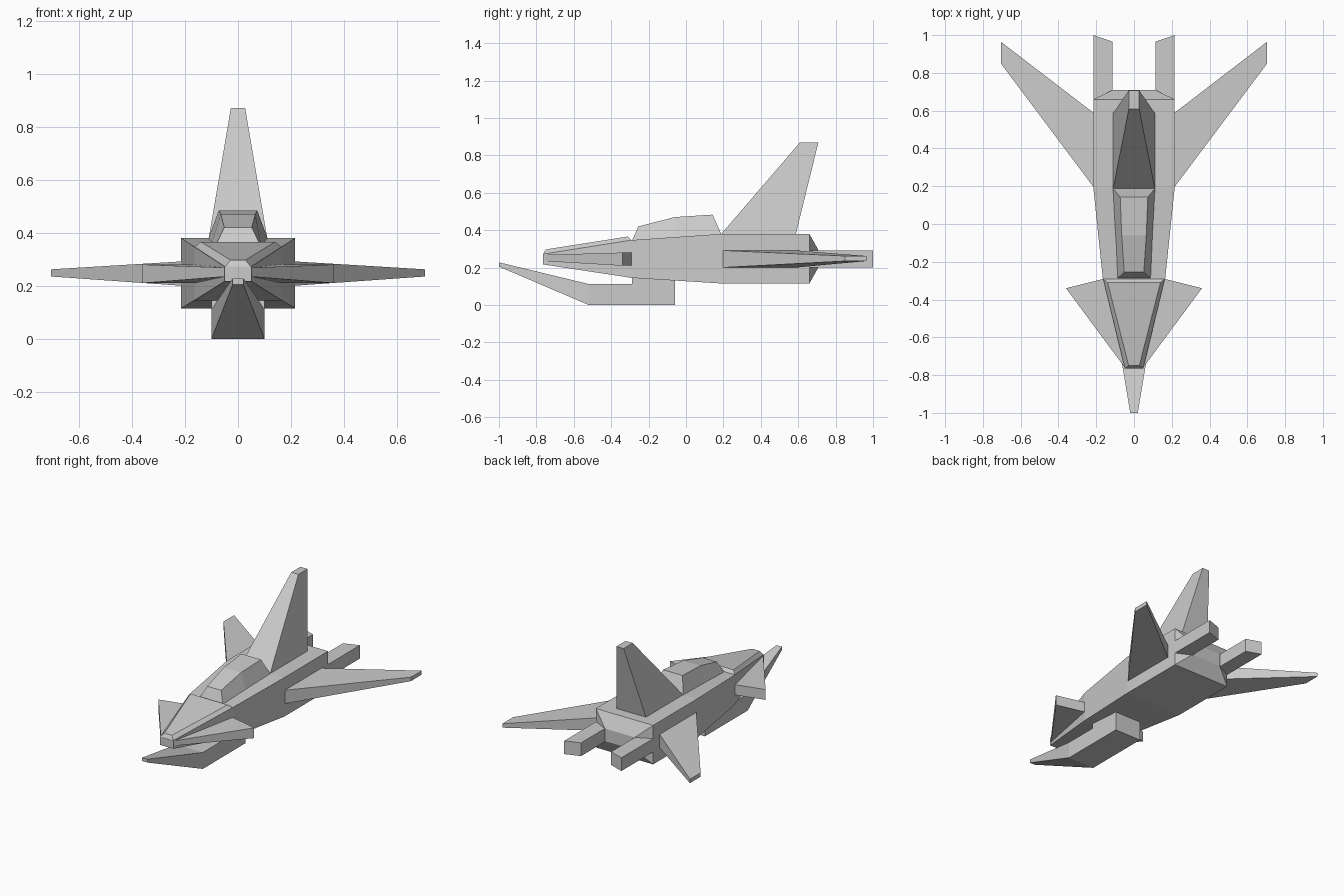
import bpy, bmesh

if "Cube" in bpy.data.objects:
    bpy.data.objects.remove(bpy.data.objects["Cube"])

# Single hull paint
GREY = (0.6, 0.6, 0.6, 1.0)
paint = bpy.data.materials.new("hull_grey")
paint.use_nodes = True
paint.diffuse_color = GREY
paint.node_tree.nodes["Principled BSDF"].inputs["Base Color"].default_value = GREY


def loft(name, rings):
    """Closed solid skinned through rings with equal point counts."""
    bm = bmesh.new()
    loops = [[bm.verts.new(p) for p in ring] for ring in rings]
    n = len(loops[0])
    for a, b in zip(loops, loops[1:]):
        for i in range(n):
            j = (i + 1) % n
            bm.faces.new((a[i], a[j], b[j], b[i]))
    bm.faces.new(loops[0])
    bm.faces.new(loops[-1])
    bmesh.ops.recalc_face_normals(bm, faces=bm.faces)
    mesh = bpy.data.meshes.new(name)
    bm.to_mesh(mesh)
    bm.free()
    mesh.materials.append(paint)
    obj = bpy.data.objects.new(name, mesh)
    bpy.context.collection.objects.link(obj)
    return obj


def frame(y, half_width, low, high):
    """Rectangular cross-section facing along y."""
    w = half_width
    return [(-w, y, low), (w, y, low), (w, y, high), (-w, y, high)]


def deck(z, half_width, front, back):
    """Horizontal rectangle at one height."""
    w = half_width
    return [(-w, front, z), (w, front, z), (w, back, z), (-w, back, z)]


def plate_pair(name, outline):
    """Left and right slabs from (x, y, low, high) outline corners."""
    for side, s in (("left", 1), ("right", -1)):
        loft(f"{side}_{name}", [[(s * x, y, lo) for x, y, lo, hi in outline],
                                [(s * x, y, hi) for x, y, lo, hi in outline]])


# Fuselage with tapered tail cap
loft("fuselage", [
    frame(-0.765, 0.05, 0.217, 0.272),
    frame(-0.29, 0.165, 0.145, 0.347),
    frame(0.19, 0.215, 0.115, 0.38),
    frame(0.66, 0.215, 0.115, 0.38),
    frame(0.71, 0.112, 0.205, 0.29),
])

# Raised panel on top of the nose
loft("nose_panel", [
    [(-0.05, -0.765, 0.27), (0.05, -0.765, 0.27),
     (0.165, -0.29, 0.345), (-0.165, -0.29, 0.345)],
    [(-0.028, -0.75, 0.297), (0.028, -0.75, 0.297),
     (0.14, -0.31, 0.366), (-0.14, -0.31, 0.366)],
])

# Canopy: lower rim to roof, front to back
loft("canopy", [
    [(-w, y, z), (w, y, z), (t, ty, h), (-t, ty, h)]
    for w, y, z, t, ty, h in (
        (0.09, -0.29, 0.34, 0.052, -0.255, 0.42),
        (0.1, -0.06, 0.355, 0.065, -0.06, 0.47),
        (0.113, 0.19, 0.375, 0.073, 0.142, 0.483))
])

# Upright fin
loft("tail_fin", [deck(0.37, 0.112, 0.18, 0.585), deck(0.87, 0.027, 0.61, 0.708)])

# Chin intake and its mount
loft("chin_intake", [
    frame(-1.0, 0.02, 0.205, 0.228),
    frame(-0.52, 0.1, 0.0, 0.112),
    frame(-0.06, 0.1, 0.0, 0.112),
])
loft("intake_mount", [frame(-0.29, 0.1, 0.1, 0.16), frame(-0.06, 0.1, 0.1, 0.16)])

# Swept wings, canards and rear engine booms
plate_pair("wing", [(0.21, 0.19, 0.2, 0.292), (0.705, 0.85, 0.235, 0.262),
                    (0.705, 0.965, 0.235, 0.262), (0.21, 0.585, 0.2, 0.292)])
plate_pair("canard", [(0.045, -0.765, 0.235, 0.268), (0.36, -0.34, 0.21, 0.28),
                      (0.16, -0.29, 0.21, 0.28)])
plate_pair("engine_boom", [(0.113, 0.62, 0.2, 0.29), (0.215, 0.62, 0.2, 0.29),
                           (0.215, 1.0, 0.2, 0.29), (0.113, 0.965, 0.2, 0.29)])
